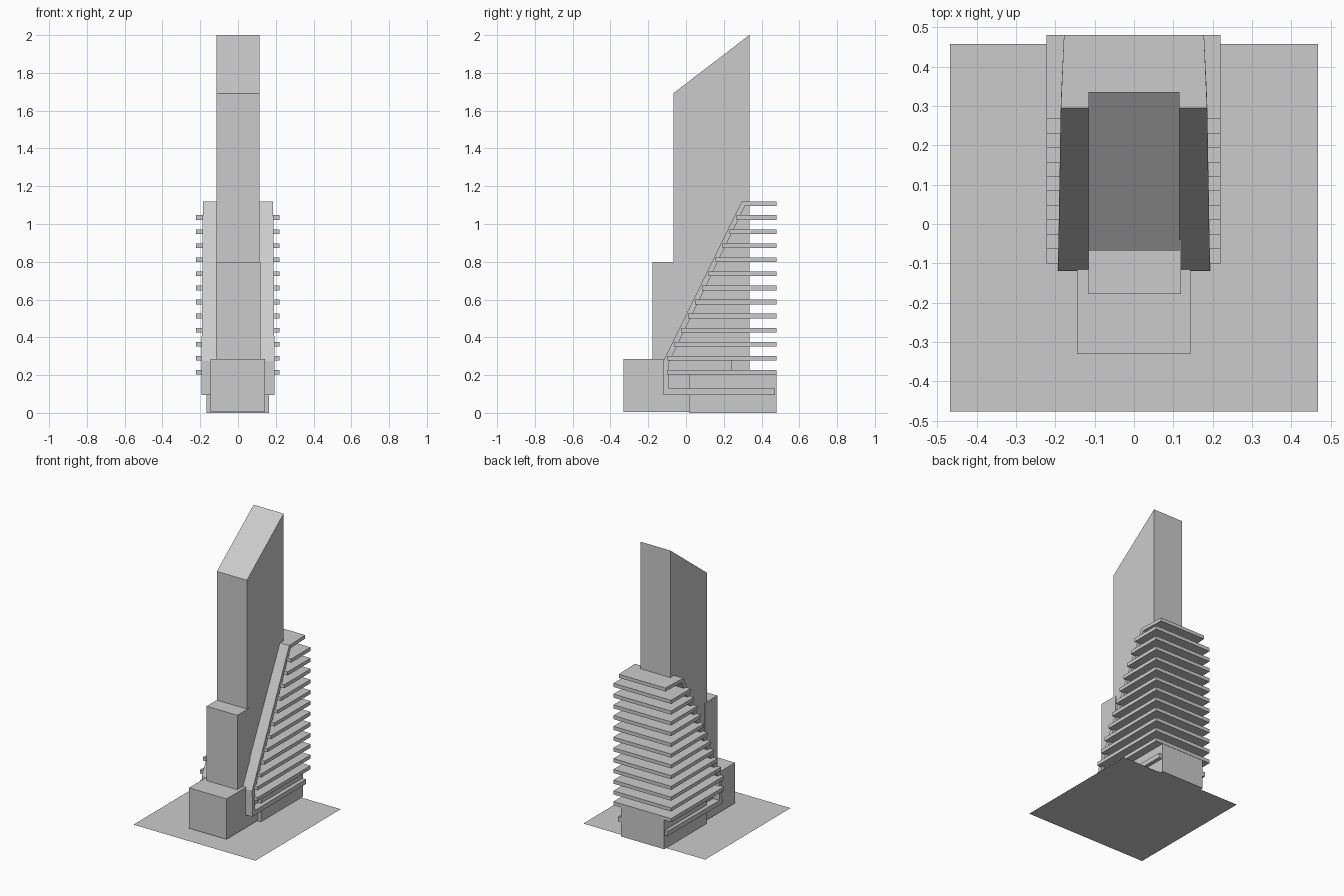
import bpy, bmesh

if "Cube" in bpy.data.objects:
    bpy.data.objects.remove(bpy.data.objects["Cube"])


def make(name, verts, faces):
    mesh = bpy.data.meshes.new(name)
    bm = bmesh.new()
    vs = [bm.verts.new(v) for v in verts]
    for f in faces:
        bm.faces.new([vs[i] for i in f])
    if len(faces) > 1:
        bmesh.ops.recalc_face_normals(bm, faces=bm.faces)
    bm.to_mesh(mesh)
    bm.free()
    ob = bpy.data.objects.new(name, mesh)
    bpy.context.collection.objects.link(ob)
    return ob


def extrude_x(name, profile, x0, x1):
    """Extrude a closed (y, z) profile between two x positions."""
    n = len(profile)
    verts = [(x, y, z) for x in (x0, x1) for y, z in profile]
    faces = [list(range(n)), list(range(n, 2 * n))]
    faces += [[i, (i + 1) % n, n + (i + 1) % n, n + i] for i in range(n)]
    return make(name, verts, faces)


def box(name, x0, x1, y0, y1, z0, z1):
    return extrude_x(name, [(y0, z0), (y1, z0), (y1, z1), (y0, z1)], x0, x1)


# Flat site sheet
make("site_plane", [(-.467, -.477, 0), (.467, -.477, 0),
                    (.467, .457, 0), (-.467, .457, 0)], [[0, 1, 2, 3]])

# Main tower with slanted roof, stepped front block, podium, rear base
extrude_x("tower", [(-.067, .005), (.335, .005), (.335, 2.0), (-.067, 1.692)],
          -.115, .115)
box("front_step", -.116, .119, -.178, -.04, .005, .80)
box("podium", -.145, .143, -.33, .24, .005, .285)
box("rear_base", -.168, .165, .015, .478, 0, .222)

# Folded ribbon: lower strip, front upright, sloped face and top roof
outer = [(.472, .095), (-.12, .095), (-.12, .275), (.295, 1.12), (.48, 1.12)]
inner = [(.472, .128), (-.09, .128), (-.09, .268), (.312, 1.096), (.48, 1.096)]
half = [.19, .194, .193, .186, .178]
verts, faces = [], [[0, 1, 2, 3]]
for (yo, zo), (yi, zi), h in zip(outer, inner, half):
    verts += [(-h, yo, zo), (h, yo, zo), (h, yi, zi), (-h, yi, zi)]
for s in range(len(half) - 1):
    a = 4 * s
    faces += [[a + i, a + (i + 1) % 4, a + 4 + (i + 1) % 4, a + 4 + i]
              for i in range(4)]
faces.append([len(verts) - 4 + i for i in range(4)])
make("folded_ribbon", verts, faces)

# Stack of floor slabs stepping back along the slope
for i in range(12):
    z = .202 + .0745 * i
    front = -.1 if i < 2 else -.1 + .0367 * (i - 1)
    box(f"floor_slab_{i + 1}", -.222, .22, front, .48, z, z + .025)
